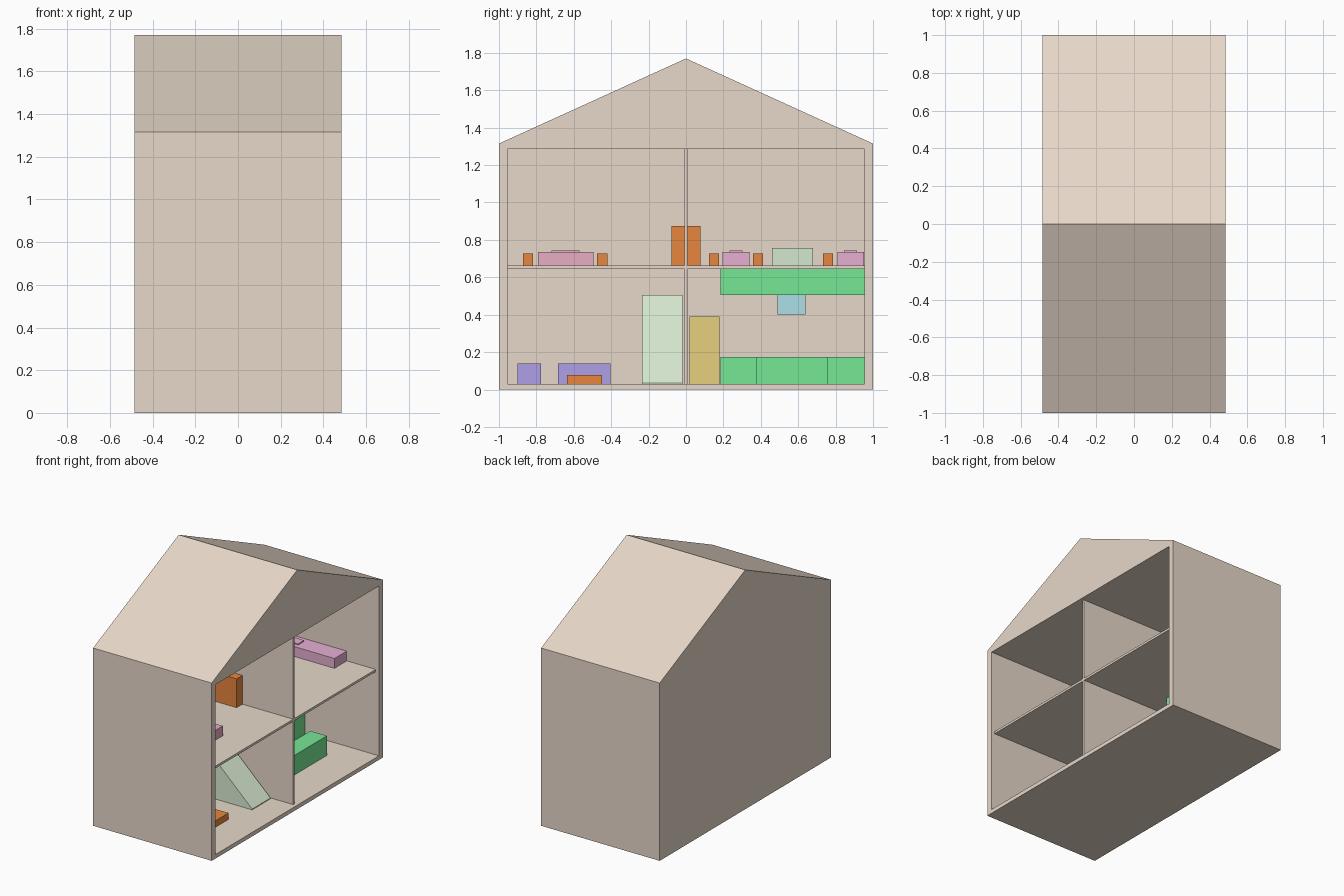
import bpy, bmesh

if "Cube" in bpy.data.objects:
    bpy.data.objects.remove(bpy.data.objects["Cube"])

COLORS = {
    "plaster": (0.80, 0.69, 0.585), "orange": (0.80, 0.24, 0.05), "pink": (0.80, 0.43, 0.65),
    "rose": (0.80, 0.42, 0.54), "mint": (0.70, 0.84, 0.65), "sage": (0.65, 0.80, 0.61),
    "green": (0.18, 0.80, 0.30), "blue": (0.42, 0.74, 0.80), "ochre": (0.80, 0.63, 0.20),
    "purple": (0.42, 0.35, 0.80),
}
MATS = {}
for key, rgb in COLORS.items():
    MATS[key] = bpy.data.materials.new(key)
    MATS[key].diffuse_color = (*rgb, 1)


def finish(name, bm, color):
    bmesh.ops.recalc_face_normals(bm, faces=bm.faces)
    me = bpy.data.meshes.new(name)
    bm.to_mesh(me)
    bm.free()
    ob = bpy.data.objects.new(name, me)
    bpy.context.collection.objects.link(ob)
    me.materials.append(MATS[color])
    return ob


def box(name, x, y, z, color):
    """Box from (min, max) ranges."""
    bm = bmesh.new()
    bmesh.ops.create_cube(bm, size=1)
    for v in bm.verts:
        v.co = [r[0] + (c + 0.5) * (r[1] - r[0]) for c, r in zip(v.co, (x, y, z))]
    return finish(name, bm, color)


def prism(name, points, a, b, place, color):
    """Extrude a 2D outline from depth a to depth b."""
    bm = bmesh.new()
    face = bm.faces.new([bm.verts.new(place(p, q, a)) for p, q in points])
    ext = bmesh.ops.extrude_face_region(bm, geom=[face])
    for v in ext["geom"]:
        if isinstance(v, bmesh.types.BMVert):
            v.co = place(v.co[0], v.co[2], b) if a == v.co[1] else \
                (b, v.co[1], v.co[2])
    return finish(name, bm, color)


W = 0.485          # half depth of the house
BACK = -0.43       # inner face of the back wall
FRONT = 0.458      # front edge of the partitions
G, U = 0.03, 0.662  # ground and upper floor levels

# House shell: gabled block with one large recess open to +x
shell = prism("house_shell", [(-1, 0), (1, 0), (1, 1.315), (0, 1.77), (-1, 1.315)],
              -W, W, lambda p, q, d: (d, p, q), "plaster")
cutter = box("room_cutter", (BACK, 0.7), (-0.955, 0.955), (G, 1.286), "plaster")
mod = shell.modifiers.new("rooms", 'BOOLEAN')
mod.operation = 'DIFFERENCE'
mod.solver = 'EXACT'
mod.object = cutter
bpy.context.view_layer.objects.active = shell
bpy.ops.object.modifier_apply(modifier=mod.name)
bpy.data.objects.remove(cutter)

# Partitions
box("upper_floor", (BACK, FRONT), (-0.955, 0.955), (0.645, U), "plaster")
box("middle_wall", (BACK, FRONT), (-0.009, 0.009), (G, 1.286), "plaster")

# Beds with pillows
for name, y0, y1, p0, p1, col in (("double_bed", -0.79, -0.495, -0.72, -0.57, "rose"),
                                  ("single_bed_a", 0.195, 0.34, 0.233, 0.302, "pink"),
                                  ("single_bed_b", 0.81, 0.953, 0.846, 0.915, "pink")):
    box(name, (-0.28, 0.222), (y0, y1), (U, 0.735), col)
    box(name + "_pillow", (-0.2, -0.1), (p0, p1), (0.73, 0.743), col)

# Nightstands
for i, y in enumerate((-0.845, -0.448, 0.15, 0.385, 0.76)):
    box(f"nightstand_{i}", (-0.28, -0.15), (y - 0.027, y + 0.027), (U, 0.727), "orange")

# Wardrobes either side of the middle wall, and a desk
for side in (-1, 1):
    box(f"wardrobe_{side}", (-0.2, 0.043), sorted((side * 0.009, side * 0.077)),
        (U, 0.875), "orange")
box("desk", (-0.3, -0.1), (0.46, 0.68), (U, 0.757), "sage")

# Kitchen
box("counter", (BACK, -0.12), (0.185, 0.955), (G, 0.175), "green")
box("wall_cabinet", (BACK, -0.139), (0.185, 0.955), (0.505, 0.645), "green")
box("island", (0.06, 0.195), (0.375, 0.76), (G, 0.175), "green")
box("range_hood", (-0.33, -0.16), (0.49, 0.64), (0.4, 0.505), "blue")
box("fridge", (-0.33, -0.12), (0.02, 0.18), (G, 0.39), "ochre")

# Living room
box("sofa", (-0.15, 0.0), (-0.685, -0.405), (G, 0.14), "purple")
box("armchair", (0.05, 0.25), (-0.9, -0.775), (G, 0.14), "purple")
box("coffee_table", (0.1, 0.237), (-0.635, -0.45), (G, 0.078), "orange")

# Staircase as a plain wedge
stairs = box("stairs", (-0.215, 0.28), (-0.235, -0.02), (G, 0.505), "mint")
for v in stairs.data.vertices:
    if v.co.z > 0.3 and v.co.x > 0:
        v.co.z = G + 0.006

for m in bpy.data.materials:
    if m.users and not m.is_grease_pencil:
        m.use_nodes = True
        m.node_tree.nodes["Principled BSDF"].inputs["Base Color"].default_value = m.diffuse_color
